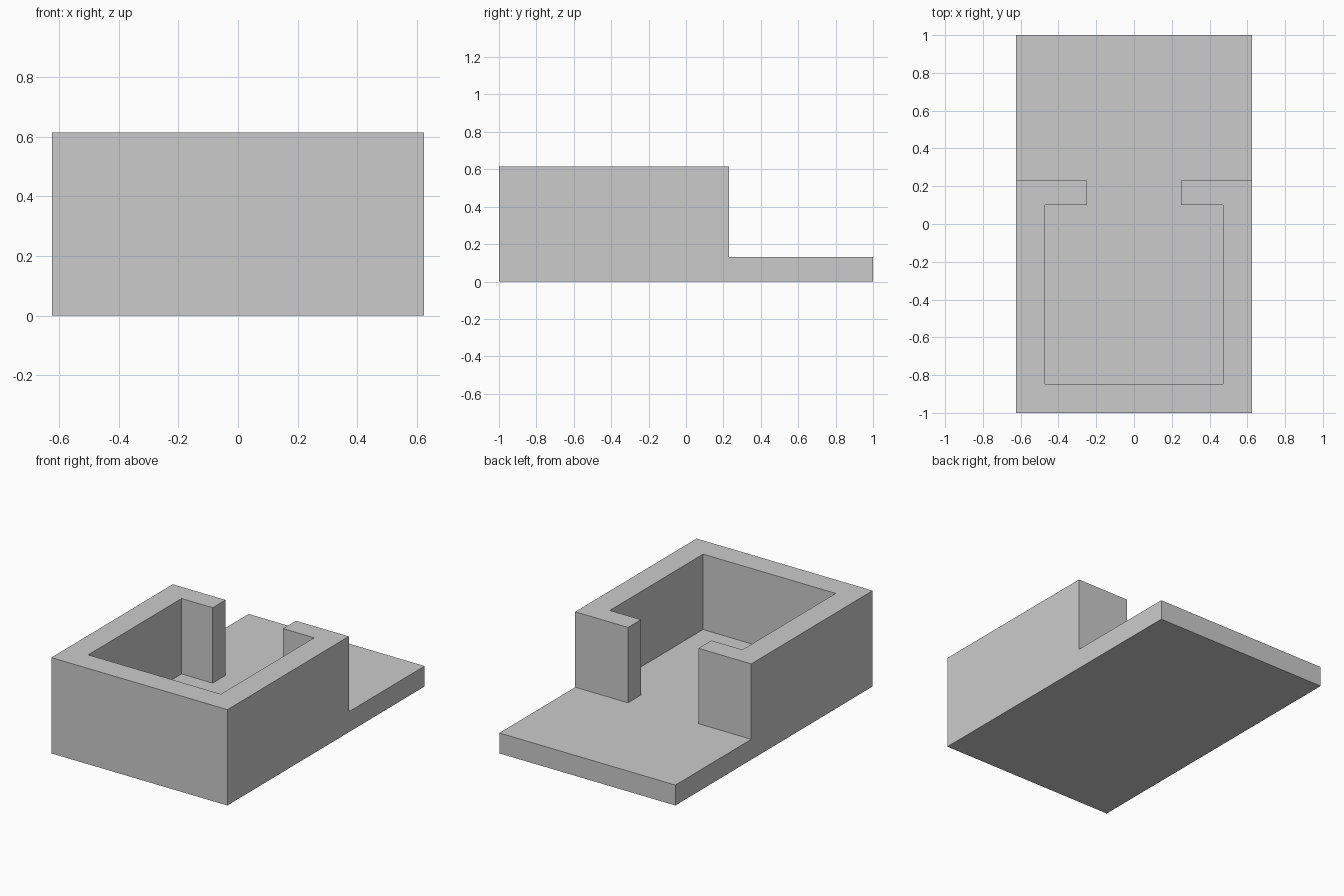
import bpy, bmesh

if "Cube" in bpy.data.objects:
    bpy.data.objects.remove(bpy.data.objects["Cube"])

W, H, FLOOR = 0.625, 0.615, 0.131      # half width, wall height, slab thickness
WALL = 0.154                           # side and front wall thickness
BACK, BACK_IN, GAP = 0.231, 0.10, 0.25  # back wall outer/inner y, half opening


def prism(name, outline, z0, z1):
    """Extrude a closed plan outline from z0 to z1."""
    bm = bmesh.new()
    face = bm.faces.new([bm.verts.new((x, y, z0)) for x, y in outline])
    top = bmesh.ops.extrude_face_region(bm, geom=[face])["geom"]
    verts = [v for v in top if isinstance(v, bmesh.types.BMVert)]
    bmesh.ops.translate(bm, verts=verts, vec=(0, 0, z1 - z0))
    bmesh.ops.recalc_face_normals(bm, faces=bm.faces)
    mesh = bpy.data.meshes.new(name)
    bm.to_mesh(mesh)
    bm.free()
    obj = bpy.data.objects.new(name, mesh)
    bpy.context.collection.objects.link(obj)
    return obj


# Solid block of the full size
shell = prism("open_enclosure", [(-W, -1), (W, -1), (W, 1), (-W, 1)], 0, H)

# Empty space: room, doorway and open terrace, mirrored from the right half
right = [(W - WALL, -1 + WALL), (W - WALL, BACK_IN), (GAP, BACK_IN),
         (GAP, BACK), (W + 0.3, BACK), (W + 0.3, 1.3)]
left = [(-x, y) for x, y in reversed(right)]
cutter = prism("space_cutter", right + left, FLOOR, H + 0.3)
cutter.hide_render = True

# Carve the space down to the floor slab
cut = shell.modifiers.new("carve", "BOOLEAN")
cut.operation, cut.solver, cut.object = "DIFFERENCE", "EXACT", cutter
bpy.context.view_layer.objects.active = shell
bpy.ops.object.modifier_apply(modifier=cut.name)
bpy.data.objects.remove(cutter)
